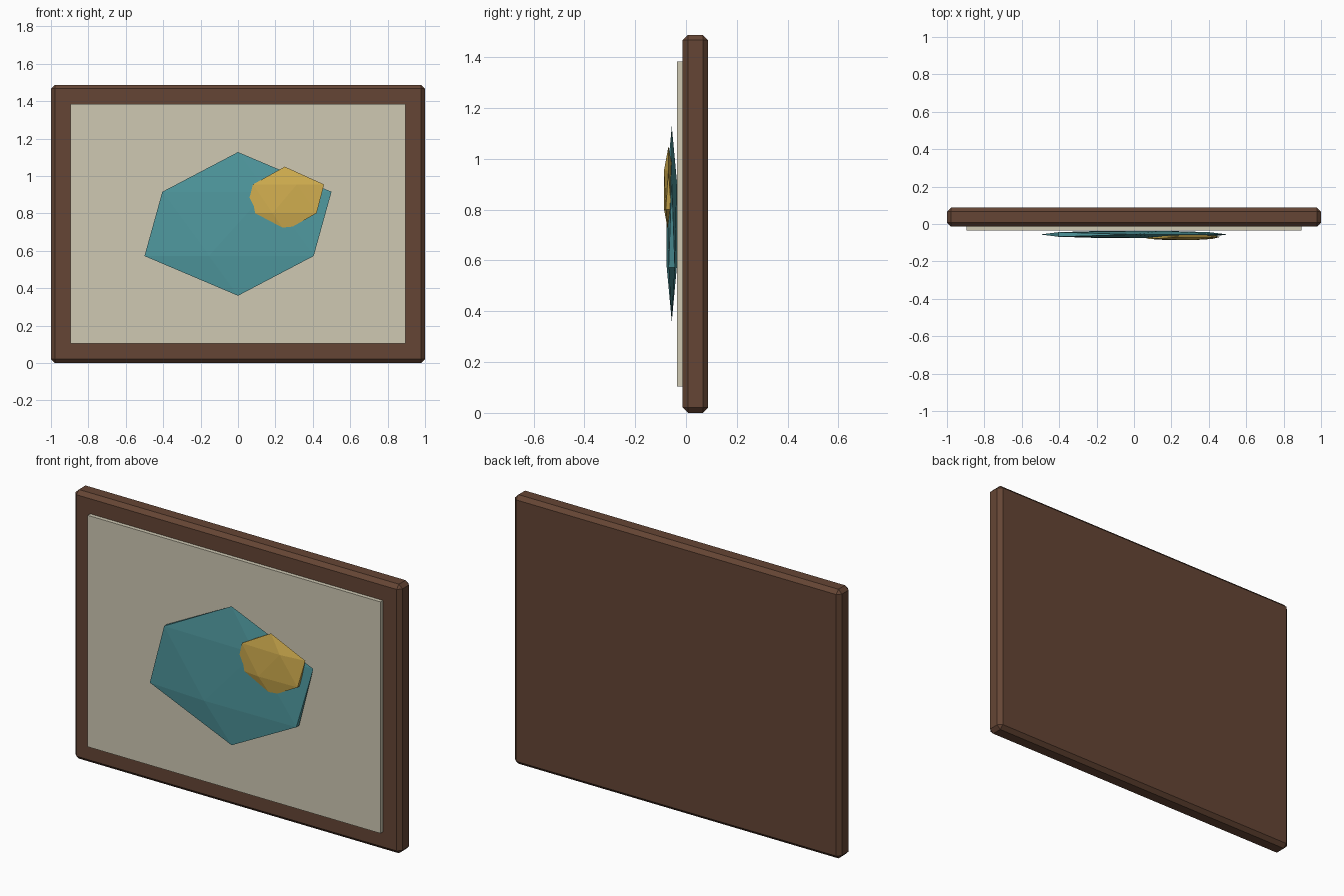
import bpy

if "Cube" in bpy.data.objects:
    bpy.data.objects.remove(bpy.data.objects["Cube"])

MID = 0.744  # height of the picture centre


def material(name, color):
    m = bpy.data.materials.new(name)
    m.diffuse_color = (*color, 1)
    m.use_nodes = True
    m.node_tree.nodes["Principled BSDF"].inputs["Base Color"].default_value = m.diffuse_color
    return m


def finish(name, scale, color):
    ob = bpy.context.object
    ob.name = name
    ob.scale = scale
    bpy.ops.object.transform_apply(location=False, rotation=False, scale=True)
    ob.data.materials.append(material(name + "_color", color))
    return ob


def box(name, size, loc, color):
    bpy.ops.mesh.primitive_cube_add(size=1, location=loc)
    return finish(name, size, color)


def gem(name, radii, loc, color):
    bpy.ops.mesh.primitive_ico_sphere_add(subdivisions=1, radius=1, location=loc)
    return finish(name, radii, color)


# Wooden backing frame with chamfered edges
frame = box("frame", (2, 0.1, 1.488), (0, 0.037, MID), (0.13, 0.06, 0.035))
bevel = frame.modifiers.new("chamfer", "BEVEL")
bevel.width = 0.021
bevel.segments = 1

# Canvas panel standing slightly proud of the frame
box("canvas", (1.79, 0.04, 1.28), (0, -0.015, MID), (0.62, 0.58, 0.45))

# Flattened faceted paint shapes
gem("teal_shape", (0.559, 0.0233, 0.384), (0, -0.056, MID), (0.08, 0.32, 0.35))
gem("gold_shape", (0.235, 0.0205, 0.172), (0.25, -0.069, 0.878), (0.65, 0.43, 0.08))
